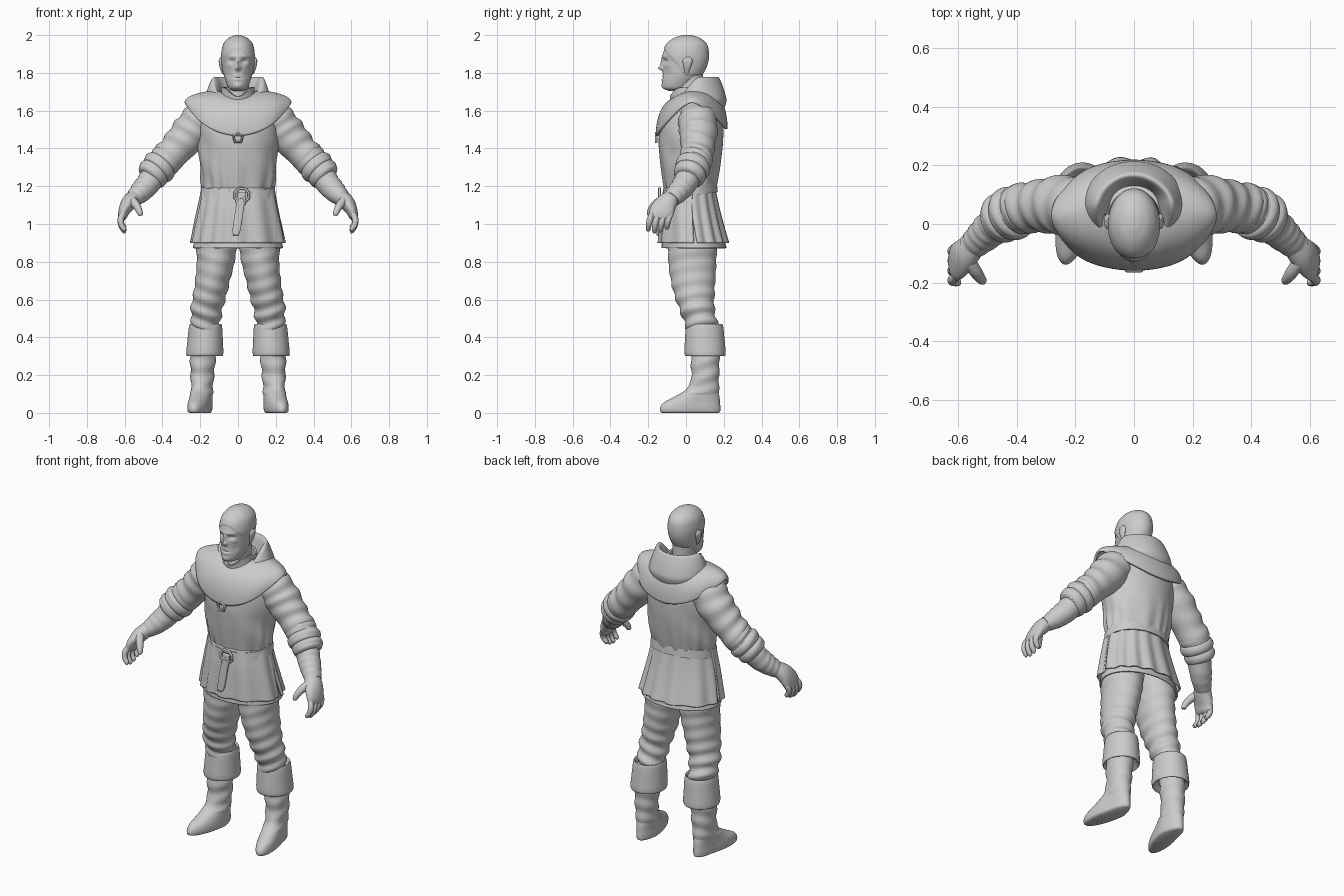
import bpy, bmesh
from math import sin, cos, pi, exp, radians
from mathutils import Vector

old = bpy.data.objects.get("Cube")
if old:
    bpy.data.objects.remove(old)

clay = bpy.data.materials.new("light_grey")
clay.use_nodes = True
GREY = (0.6, 0.6, 0.6, 1)
clay.diffuse_color = GREY
clay.node_tree.nodes["Principled BSDF"].inputs["Base Color"].default_value = GREY


def finish(ob, name, mirror=False, thick=0):
    ob.name = name
    ob.data.materials.append(clay)
    bpy.ops.object.select_all(action='DESELECT')
    ob.select_set(True)
    bpy.context.view_layer.objects.active = ob
    bpy.ops.object.shade_smooth_by_angle(angle=radians(50))
    if thick:
        mod = ob.modifiers.new("Thickness", 'SOLIDIFY')
        mod.thickness, mod.offset = thick, 0
    if mirror:
        ob.modifiers.new("Mirror", 'MIRROR').use_mirror_merge = False


def spline(rows, t, smooth=True):
    """Point on a curve running through the rows."""
    n = len(rows) - 1
    i = min(int(t * n), n - 1)
    f = t * n - i
    a, b, c, d = (rows[max(0, min(n, i + k))] for k in (-1, 0, 1, 2))
    if not smooth:
        return [q + (r - q) * f for q, r in zip(b, c)]
    return [q + f * ((r - p) + f * (2*p - 5*q + 4*r - s + f * (3*q - p - 3*r + s))) / 2
            for p, q, r, s in zip(a, b, c, d)]


def surface(name, fn, nu=48, nv=24, closed=True, caps=False, mirror=False, thick=0):
    """Grid surface; u runs around, v runs along."""
    bm = bmesh.new()
    cols = nu if closed else nu + 1
    grid = [[bm.verts.new(fn(i / nu, j / nv)) for i in range(cols)] for j in range(nv + 1)]
    for low, high in zip(grid, grid[1:]):
        for i in range(nu):
            k = (i + 1) % cols
            bm.faces.new((low[i], low[k], high[k], high[i]))
    if caps:
        bm.faces.new(grid[0])
        bm.faces.new(grid[-1])
    bmesh.ops.recalc_face_normals(bm, faces=bm.faces)
    me = bpy.data.meshes.new(name)
    bm.to_mesh(me)
    bm.free()
    ob = bpy.data.objects.new(name, me)
    bpy.context.collection.objects.link(ob)
    finish(ob, name, mirror, thick)


def ring(row, a):
    z, front, back, cx, rx = row
    return Vector((cx + rx * sin(a), (front + back) / 2 - (back - front) / 2 * cos(a), z))


def outward(a):
    return Vector((sin(a), -cos(a), 0))


def loft(name, rows, warp=None, smooth=True, caps=True, **kw):
    """Horizontal rings: height, front y, back y, centre x, half width."""
    def fn(u, v):
        a = 2 * pi * u
        p = ring(spline(rows, v, smooth), a)
        return warp(p, a, v) if warp else p
    surface(name, fn, caps=caps, **kw)


def tube(name, rows, fold=0, waves=5, **kw):
    """Limb along a path: x, y, z, radius, flatness."""
    def fn(u, v):
        a = 2 * pi * u
        row = spline(rows, v)
        ahead, behind = spline(rows, min(1, v + .02)), spline(rows, max(0, v - .02))
        t = (Vector(ahead[:3]) - Vector(behind[:3])).normalized()
        side = (Vector((0, 1, 0)) - t * t.y).normalized()
        r = row[3] + fold * sin(2 * pi * waves * v + 1.5 * cos(a + 5 * v)) * (.6 + .4 * sin(a))
        return Vector(row[:3]) + side * r * cos(a) + t.cross(side) * r * row[4] * sin(a)
    surface(name, fn, caps=True, mirror=True, **kw)


# Head with sculpted face: x, z, spread x, spread z, push forward
FACE = [(0, 1.85, .011, .03, .012), (0, 1.825, .014, .012, .02), (.033, 1.862, .016, .01, -.013),
        (.03, 1.887, .028, .008, .006), (0, 1.774, .024, .004, -.006), (0, 1.765, .02, .006, .004),
        (0, 1.73, .025, .015, .006), (.052, 1.79, .018, .025, -.007), (.05, 1.84, .015, .012, .005)]


def sculpt(p, a, v):
    facing = max(0, cos(a))
    q = p.copy()
    for x, z, sx, sz, push in FACE:
        q.y -= facing * push * exp(-((abs(p.x) - x) / sx)**2 - ((p.z - z) / sz)**2)
    if p.z > 1.93 - .14 * min(1, .9 * (1 - cos(a))):
        q += outward(a) * .004
    return q


loft("head", [(1.705, -.09, -.02, 0, .025), (1.72, -.12, .02, 0, .05), (1.76, -.126, .06, 0, .067),
              (1.8, -.122, .09, 0, .077), (1.85, -.122, .112, 0, .083), (1.9, -.122, .118, 0, .085),
              (1.95, -.102, .108, 0, .075), (1.982, -.065, .075, 0, .05), (1.997, -.025, .035, 0, .02),
              (2, -.005, .015, 0, .005)], sculpt, nu=96, nv=90)
loft("ears", [(1.795, -.005, .01, .08, .004), (1.83, -.012, .025, .087, .01),
              (1.865, -.018, .035, .091, .011), (1.885, 0, .02, .088, .004)], nu=20, nv=12, mirror=True)
loft("neck", [(1.58, -.08, .1, 0, .08), (1.68, -.065, .09, 0, .062), (1.8, -.05, .09, 0, .058)])

# Collar, rolled hood and shoulder cape
def dip(p, a, v):
    p.z -= .05 * max(0, cos(a))**4
    return p


loft("collar", [(1.62, -.09, .12, 0, .1), (1.68, -.078, .11, 0, .085), (1.725, -.08, .11, 0, .082)],
     dip, caps=False, thick=.012)

HOOD = [(.7, -.1), (.84, -.03), (1, 0), (1.15, -.03), (1.32, -.09), (1.36, -.13), (1.2, -.18)]


def hood(u, v):
    a = 2 * pi * u
    s, drop = spline(HOOD, v)
    b = min(1, .8 * (1 - cos(a)))
    rim = 1.65 + .125 * b * b * (3 - 2 * b)
    s += .02 * sin(3 * a + 8 * v) * sin(a)
    return Vector((.128 * s * sin(a), .05 - .118 * s * cos(a), rim + drop))


surface("hood", hood, nu=72, nv=36, thick=.006)


def cape(u, v):
    a = 2 * pi * u
    c = cos(a)
    out, down = sin(v * pi / 2)**.9, v**1.6
    inner = Vector((.1 * sin(a), .05 - .11 * c, 1.7 - .04 * c * c))
    edge = Vector((.272 * sin(a), .03 - .183 * c, 1.642 - (.175 if c > 0 else .14) * abs(c)**1.5))
    p = inner.lerp(edge, out)
    p.z = inner.z + (edge.z - inner.z) * down
    return p + outward(a) * .004 * sin(6 * a + 5 * v) * v * abs(sin(a))


surface("shoulder_cape", cape, nu=96, nv=24, thick=.014)

# Tunic body
def gather(p, a, v):
    low = max(0, 1 - v * 2.2)
    return p + outward(a) * (.006 * low * sin(14 * a + 2 * cos(3 * a)) + .004 * sin(6 * v * pi + 4 * a) * sin(a)**2)


loft("tunic_body", [(1.16, -.108, .152, 0, .182), (1.25, -.124, .172, 0, .197), (1.35, -.138, .188, 0, .206),
                    (1.45, -.145, .197, 0, .213), (1.55, -.13, .195, 0, .212), (1.63, -.09, .175, 0, .185),
                    (1.68, -.05, .13, 0, .1)], gather, nu=96, nv=40)

# Tunic skirt: overlapping front and back panels over a lining
SKIRT = [(1.19, -.108, .15, 0, .182), (1.1, -.121, .168, 0, .2), (1, -.128, .192, 0, .222), (.9, -.134, .22, 0, .243)]


def panel(middle, half, narrowing, lift):
    def fn(u, v):
        a = middle + radians(half - narrowing * v) * (2 * u - 1)
        wave = sin(13 * a + 2 * cos(2 * a))
        return ring(spline(SKIRT, v), a) + outward(a) * (lift + (.003 + .005 * v) * wave)
    return fn


surface("skirt_front", panel(0, 96, 7, .004), nu=60, closed=False, thick=.01)
surface("skirt_back", panel(pi, 90, 5, 0), nu=60, closed=False, thick=.01)
loft("skirt_lining", [(1.15, -.1, .14, 0, .175), (1, -.116, .178, 0, .208), (.872, -.125, .21, 0, .234)],
     caps=False, thick=.01)

# Belt, buckle, hanging end and chest clasp
def sag(p, a, v):
    p.z -= .022 * cos(a)
    return p


loft("belt", [(1.15, -.1, .14, 0, .17), (1.148, -.126, .168, 0, .199), (1.2, -.122, .163, 0, .195),
              (1.2, -.1, .14, 0, .17)], sag, smooth=False, nv=9)


def strap(u, v):
    width = .044 * (1 if v < .88 else 1 - 3 * (v - .88))
    return Vector((.022 - .034 * v + (u - .5) * width, -.139 - .011 * v, 1.17 - .23 * v))


surface("belt_end", strap, nu=4, nv=24, closed=False, thick=.012)
for name, place, size, sides, turn in (("buckle", (.02, -.14, 1.152), .04, 8, 22), ("belt_knot", (.015, -.142, 1.12), .022, 10, 0),
                                       ("chest_clasp", (0, -.158, 1.455), .026, 5, 54)):
    bpy.ops.mesh.primitive_torus_add(location=place, rotation=(pi / 2, radians(turn), 0), major_radius=size,
                                     minor_radius=.007, major_segments=sides, minor_segments=8)
    finish(bpy.context.object, name)

# Sleeves with rolled cuffs
tube("sleeves", [(.13, .055, 1.58, .075, 1), (.19, .06, 1.55, .1, 1), (.255, .065, 1.48, .1, 1),
                 (.33, .06, 1.395, .088, 1), (.4, .048, 1.32, .084, 1), (.45, .02, 1.27, .07, 1)],
     fold=.005, waves=6, nv=60)
for k, size in enumerate((.085, .091, .084)):
    c = Vector((.385, .05, 1.335)).lerp(Vector((.45, .02, 1.265)), k / 2)
    step = Vector((.02, -.01, -.021))
    ends = [(-1.1, .8), (-.7, .97), (0, 1.03), (.7, .97), (1.1, .8)]
    tube("rolled_cuff_%d" % (k + 1), [(*(c + step * s), size * r, 1) for s, r in ends], fold=.002, waves=1)

# Gloves and hands
tube("gloves", [(.42, .035, 1.29, .066, 1), (.475, -.005, 1.215, .064, 1), (.52, -.045, 1.165, .056, 1),
                (.56, -.08, 1.13, .046, .9)], fold=.002)
tube("palms", [(.545, -.07, 1.145, .042, .9), (.575, -.1, 1.115, .055, .75), (.6, -.125, 1.075, .064, .5),
               (.612, -.135, 1.04, .06, .4), (.615, -.138, 1.025, .045, .35)])
for i, reach in enumerate((.9, 1, .95, .8)):
    y = -.185 + .033 * i
    tube("finger_%d" % (i + 1), [(.606, y + .01, 1.06, .015, 1), (.62, y - .005, 1.06 - .035 * reach, .0165, 1),
                                 (.618, y - .012, 1.06 - .07 * reach, .015, 1),
                                 (.6, y - .015, 1.06 - .1 * reach, .012, 1),
                                 (.595, y - .015, 1.06 - .105 * reach, .004, 1)], nu=16, nv=16)
tube("thumbs", [(.57, -.12, 1.13, .025, 1), (.543, -.16, 1.105, .022, 1), (.525, -.185, 1.075, .018, 1),
                (.516, -.195, 1.05, .013, 1), (.515, -.196, 1.045, .004, 1)], nu=16, nv=16)

# Trousers with creases bunching at the knee
def creases(p, a, v):
    bunch = .002 + .005 * max(0, .72 - p.z) / .25
    return p + outward(a) * bunch * sin(85 * p.z + 2.5 * cos(a + 1))


loft("trousers", [(1.05, -.08, .15, .09, .09), (.92, -.095, .165, .11, .108), (.8, -.093, .16, .118, .1),
                  (.7, -.08, .155, .135, .092), (.62, -.06, .15, .15, .088), (.55, -.035, .15, .166, .084),
                  (.48, -.01, .165, .17, .076), (.4, .02, .17, .175, .07)], creases, nv=70, mirror=True)

# Boots with folded tops and toes turned out
loft("boot_cuffs", [(.43, .03, .17, .173, .065), (.468, .01, .188, .172, .08), (.455, 0, .197, .172, .088),
                    (.38, -.006, .205, .174, .094), (.315, -.008, .21, .176, .098), (.303, .005, .2, .177, .09),
                    (.34, .03, .17, .18, .06)], nv=36, mirror=True)


def foot_turn(p, a, v):
    p.x += max(0, .08 - p.y) * .2
    wrinkle = .003 * sin(75 * p.z + 2 * cos(a)) if p.z > .1 else 0
    return p + outward(a) * wrinkle


loft("boots", [(0, -.125, .172, .19, .047), (.008, -.137, .181, .19, .056), (.03, -.137, .182, .19, .059),
               (.055, -.118, .18, .19, .058), (.08, -.072, .178, .19, .057), (.11, -.02, .174, .19, .057),
               (.15, .018, .174, .19, .059), (.2, .028, .175, .189, .062), (.28, .026, .178, .186, .067),
               (.36, .026, .178, .18, .068)], foot_turn, nv=60, mirror=True)
